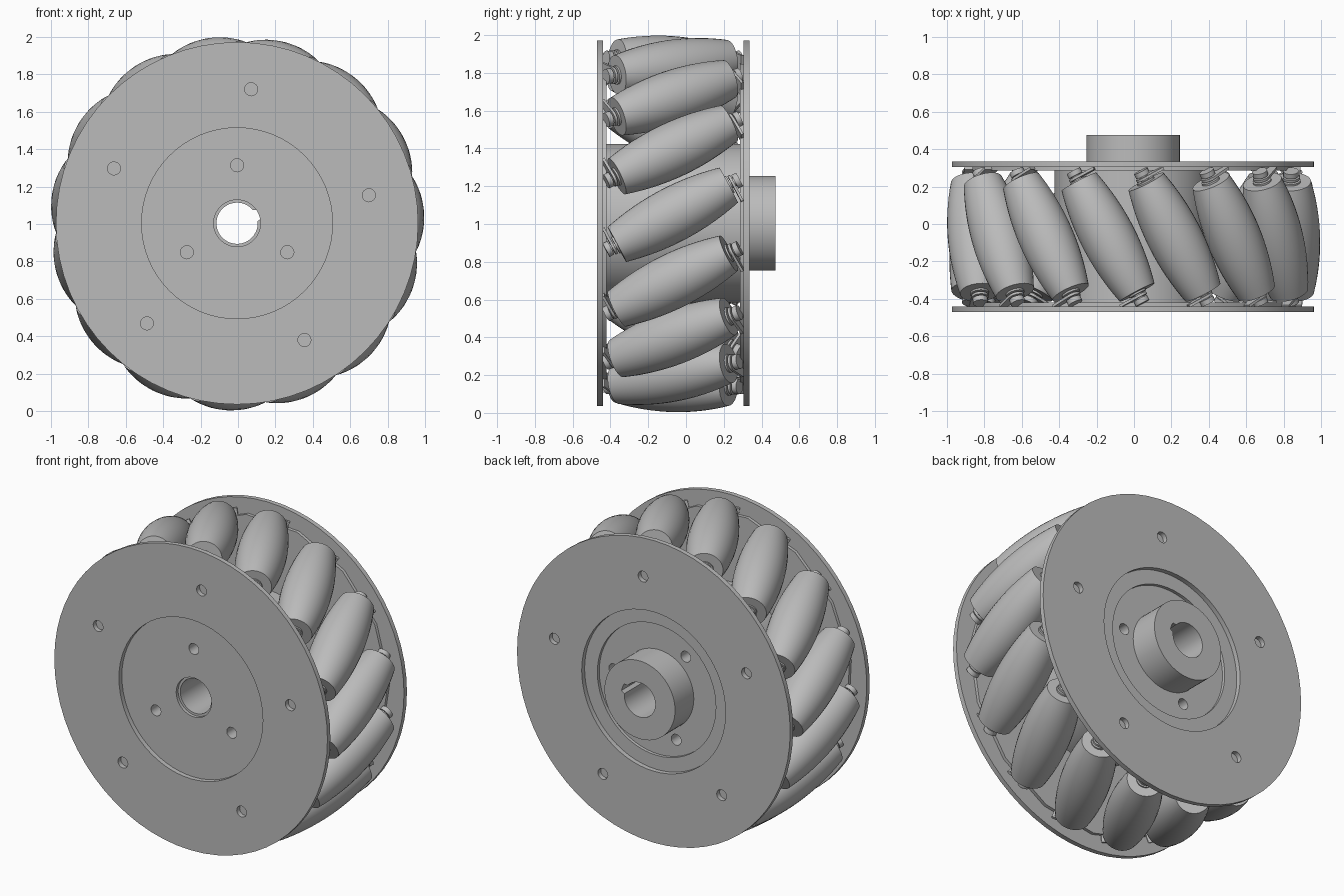
import bpy, bmesh, math
from mathutils import Matrix, Vector

if "Cube" in bpy.data.objects:
    bpy.data.objects.remove(bpy.data.objects["Cube"], do_unlink=True)

CENTRE = Vector((-0.005, -0.07, 1.004))
ROLLERS = 15
TILT = math.radians(28)

grey = bpy.data.materials.new("light_grey")
grey.use_nodes = True
grey.diffuse_color = (0.5, 0.5, 0.5, 1)
grey.node_tree.nodes["Principled BSDF"].inputs["Base Color"].default_value = grey.diffuse_color


def add(name, mesh, matrix=None):
    ob = bpy.data.objects.new(name, mesh)
    bpy.context.collection.objects.link(ob)
    if matrix is not None:
        ob.matrix_world = matrix
    return ob


def finish(mesh, ob):
    """Colour a mesh and smooth its round sides."""
    mesh.materials.clear()
    mesh.materials.append(grey)
    bpy.ops.object.select_all(action='DESELECT')
    ob.select_set(True)
    bpy.context.view_layer.objects.active = ob
    bpy.ops.object.shade_smooth_by_angle(angle=math.radians(30))


def ring(radius, n=64, cx=0, cz=0, phase=0):
    return [(cx + radius * math.cos(phase + math.tau * i / n),
             cz + radius * math.sin(phase + math.tau * i / n)) for i in range(n)]


def bolt_ring(count, radius, start):
    """Outlines of bolt holes spread around the axle."""
    angles = [math.radians(start) + math.tau * i / count for i in range(count)]
    return [ring(0.035, 16, radius * math.cos(a), radius * math.sin(a)) for a in angles]


def slab(name, y0, y1, loops):
    """Flat slab across y, outlined by the first loop and pierced by the rest."""
    curve = bpy.data.curves.new(name, 'CURVE')
    curve.dimensions = '2D'
    curve.fill_mode = 'BOTH'
    curve.extrude = (y1 - y0) / 2
    for loop in loops:
        spline = curve.splines.new('POLY')
        spline.points.add(len(loop) - 1)
        for point, (x, z) in zip(spline.points, loop):
            point.co = (x, z, 0, 1)
        spline.use_cyclic_u = True
    temp = add(name + "_outline", curve)
    deps = bpy.context.evaluated_depsgraph_get()
    mesh = bpy.data.meshes.new_from_object(temp.evaluated_get(deps))
    bpy.data.objects.remove(temp, do_unlink=True)
    bm = bmesh.new()
    bm.from_mesh(mesh)
    bmesh.ops.remove_doubles(bm, verts=bm.verts, dist=0.0001)
    bmesh.ops.recalc_face_normals(bm, faces=bm.faces)
    bm.to_mesh(mesh)
    bm.free()
    place = Matrix.Translation((CENTRE.x, (y0 + y1) / 2, CENTRE.z))
    ob = add(name, mesh, place @ Matrix.Rotation(math.pi / 2, 4, 'X'))
    finish(mesh, ob)


# Outlines shared by the plates and hub
rim_holes = bolt_ring(5, 0.72, 84)
front_bolts = bolt_ring(3, 0.31, 90)
back_bolts = bolt_ring(3, 0.32, 127)
bore = [(x * 1.2, z * 1.2) if abs(math.atan2(z, x) - 0.4) < 0.22 else (x, z)
        for x, z in ring(0.11)]

# Outer side plates
slab("front_plate", -0.47, -0.44, [ring(0.968), ring(0.51)] + rim_holes)
slab("back_plate", 0.305, 0.335, [ring(0.968), ring(0.51)] + rim_holes)

# Inner plates that carry the roller brackets
edge = ring(0.87, ROLLERS, phase=math.radians(3))
slab("front_inner_plate", -0.44, -0.42, [edge, ring(0.125)] + front_bolts)
slab("back_inner_plate", 0.285, 0.305, [edge, ring(0.42)])

# Drum and hub
slab("drum_front", -0.42, -0.35, [ring(0.42), bore] + front_bolts)
slab("drum_middle", -0.35, 0.2, [ring(0.42), bore])
slab("drum_back", 0.2, 0.255, [ring(0.42), bore] + back_bolts)
slab("drum_collar", 0.255, 0.285, [ring(0.42), ring(0.25)] + back_bolts)
slab("hub", 0.255, 0.475, [ring(0.25), bore])

# Barrel roller with its axle and bolt heads, turned around local y
HALF = 0.335
half_profile = [(0, 0.4), (0.04, 0.4), (0.04, 0.372), (0.024, 0.372),
                (0.024, 0.345), (0.05, 0.345), (0.05, HALF)]
barrel = []
for i in range(17):
    t = 1 - i / 8
    barrel.append((0.105 + 0.041 * (1 - t * t), t * HALF))
profile = half_profile + barrel + [(r, -y) for r, y in reversed(half_profile)]
bm = bmesh.new()
verts = [bm.verts.new((r, y, 0)) for r, y in profile]
edges = [bm.edges.new(pair) for pair in zip(verts, verts[1:])]
bmesh.ops.spin(bm, geom=verts + edges, cent=(0, 0, 0), axis=(0, 1, 0),
               angle=math.tau, steps=32)
bmesh.ops.remove_doubles(bm, verts=bm.verts, dist=0.0001)
bmesh.ops.recalc_face_normals(bm, faces=bm.faces)
roller_mesh = bpy.data.meshes.new("roller")
bm.to_mesh(roller_mesh)
bm.free()

# Bracket tabs at both ends of a roller, leaning out to the plates
bm = bmesh.new()
for side in (-1, 1):
    spot = Matrix.Translation((0, side * 0.359, 0))
    bmesh.ops.create_cube(bm, size=1, matrix=spot @ Matrix.Translation((0, 0, -side * 0.055))
                          @ Matrix.Diagonal((0.09, 0.014, 0.11, 1)))
    bmesh.ops.create_cone(bm, cap_ends=True, segments=20, radius1=0.045, radius2=0.045,
                          depth=0.014, matrix=spot @ Matrix.Rotation(math.pi / 2, 4, 'X'))
bracket_mesh = bpy.data.meshes.new("bracket")
bm.to_mesh(bracket_mesh)
bm.free()

# Spread rollers and brackets around the wheel
for i in range(ROLLERS):
    a = math.radians(3) + math.tau * i / ROLLERS
    radial = Vector((math.cos(a), 0, math.sin(a)))
    tangent = Vector((-math.sin(a), 0, math.cos(a)))
    axis = Vector((0, math.cos(TILT), 0)) + tangent * math.sin(TILT)
    turn = Matrix((radial, axis, radial.cross(axis))).transposed().to_4x4()
    place = Matrix.Translation(CENTRE + radial * 0.855) @ turn
    roller = add(f"roller_{i + 1}", roller_mesh, place)
    bracket = add(f"bracket_{i + 1}", bracket_mesh, place)
finish(roller_mesh, roller)
finish(bracket_mesh, bracket)
